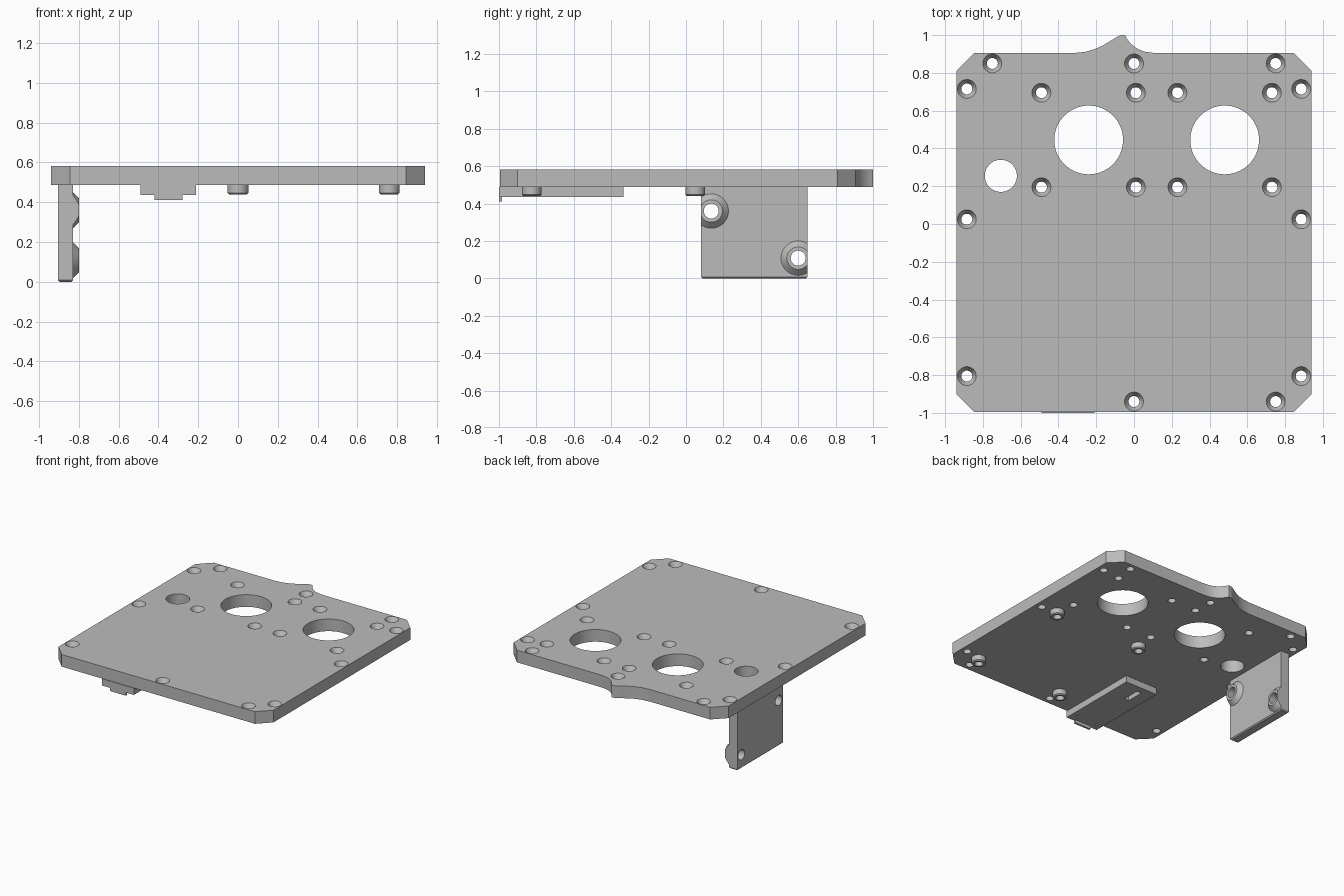
import bpy, bmesh, math
from mathutils import Matrix, Vector

if "Cube" in bpy.data.objects:
    bpy.data.objects.remove(bpy.data.objects["Cube"], do_unlink=True)

TOP, UNDER, TRAY_Z = 0.583, 0.487, 0.435

grey = bpy.data.materials.new("light grey")
grey.use_nodes = True
colour = (0.5, 0.5, 0.5, 1)
grey.diffuse_color = colour
grey.node_tree.nodes["Principled BSDF"].inputs["Base Color"].default_value = colour


def lathe(bm, profile, origin, turn=Matrix(), sides=40):
    """Closed turned solid from (radius, height) pairs, bottom to top."""
    rings = []
    for r, h in profile:
        ring = []
        for i in range(sides):
            a = math.tau * i / sides
            p = turn @ Vector((r * math.cos(a), r * math.sin(a), h))
            ring.append(bm.verts.new(Vector(origin) + p))
        rings.append(ring)
    for low, high in zip(rings, rings[1:]):
        for i in range(sides):
            j = (i + 1) % sides
            bm.faces.new((low[i], low[j], high[j], high[i]))
    bm.faces.new(rings[0][::-1])
    bm.faces.new(rings[-1])


def prism(bm, outline, z0, z1):
    """Extrude an outline of (x, y) points between two heights."""
    face = bm.faces.new([bm.verts.new((x, y, z0)) for x, y in outline])
    out = bmesh.ops.extrude_face_region(bm, geom=[face])
    verts = [g for g in out["geom"] if isinstance(g, bmesh.types.BMVert)]
    bmesh.ops.translate(bm, verts=verts, vec=(0, 0, z1 - z0))


def box(bm, x0, x1, y0, y1, z0, z1):
    prism(bm, [(x0, y0), (x1, y0), (x1, y1), (x0, y1)], z0, z1)


def finish(bm, name):
    bmesh.ops.recalc_face_normals(bm, faces=bm.faces)
    mesh = bpy.data.meshes.new(name)
    bm.to_mesh(mesh)
    bm.free()
    mesh.materials.append(grey)
    obj = bpy.data.objects.new(name, mesh)
    bpy.context.collection.objects.link(obj)
    return obj


def activate(obj):
    bpy.ops.object.select_all(action="DESELECT")
    obj.select_set(True)
    bpy.context.view_layer.objects.active = obj


def cut(obj, bm):
    """Subtract the solids in bm, then drop the cutter."""
    cutter = finish(bm, "cutter")
    cutter.hide_render = True
    mod = obj.modifiers.new("holes", "BOOLEAN")
    mod.operation, mod.solver, mod.object = "DIFFERENCE", "EXACT", cutter
    activate(obj)
    bpy.ops.object.modifier_apply(modifier=mod.name)
    bpy.data.objects.remove(cutter, do_unlink=True)


def smooth(obj):
    activate(obj)
    bpy.ops.object.shade_smooth_by_angle(angle=math.radians(25))


# Base plate with clipped corners and a small peak on the back edge
peak = [(0.11, 0.905), (0.058, 0.912), (0.03, 0.922), (0.005, 0.936), (-0.02, 0.958),
        (-0.037, 0.98), (-0.048, 1.0), (-0.065, 1.0), (-0.08, 0.996), (-0.127, 0.968),
        (-0.165, 0.945), (-0.207, 0.926), (-0.26, 0.911), (-0.32, 0.905)]
bm = bmesh.new()
prism(bm, [(-0.94, -0.9), (-0.845, -0.995), (0.845, -0.995), (0.94, -0.9),
           (0.94, 0.81), (0.845, 0.905)] + peak + [(-0.845, 0.905), (-0.94, 0.81)],
      UNDER, TOP)
plate = finish(bm, "base_plate")

# Countersunk screw holes, and the large round openings
screws = [(x, 0.85) for x in (-0.75, 0, 0.75)] + [(0, -0.94), (0.75, -0.94)]
screws += [(s * 0.885, y) for s in (-1, 1) for y in (0.715, 0.025, -0.805)]
screws += [(x, y) for x in (-0.49, 0.01, 0.23, 0.73) for y in (0.695, 0.195)]
bm = bmesh.new()
for x, y in screws:
    lathe(bm, [(0.029, 0.4), (0.029, TOP - 0.035), (0.05, TOP), (0.05, 0.65)], (x, y, 0), sides=32)
for x, y, r in ((-0.24, 0.445, 0.182), (0.48, 0.445, 0.182), (-0.705, 0.255, 0.085)):
    lathe(bm, [(r, 0.4), (r, 0.65)], (x, y, 0), sides=64)
cut(plate, bm)
smooth(plate)

# Four hollow standoffs below the plate
for x in (0, 0.76):
    for y in (-0.825, 0.05):
        side = ("left" if x else "middle") + ("_front" if y < 0 else "_back")
        bm = bmesh.new()
        lathe(bm, [(0.045, 0.44), (0.052, 0.447), (0.052, UNDER + 0.002)], (x, y, 0))
        post = finish(bm, "standoff_" + side)
        bm = bmesh.new()
        lathe(bm, [(0.03, 0.4), (0.03, UNDER - 0.001)], (x, y, 0))
        cut(post, bm)
        smooth(post)

# Tray under the front edge, with a slot and two pin holes
bm = bmesh.new()
box(bm, -0.49, -0.21, -1.0, -0.335, TRAY_Z, UNDER + 0.001)
tray = finish(bm, "tray")
bm = bmesh.new()
box(bm, -0.395, -0.355, -0.53, -0.39, 0.4, TRAY_Z + 0.035)
for x in (-0.26, -0.44):
    lathe(bm, [(0.01, 0.4), (0.01, TRAY_Z + 0.03)], (x, -0.94, 0), sides=16)
cut(tray, bm)

# Lip on the front end of the tray
bm = bmesh.new()
box(bm, -0.42, -0.28, -1.0, -0.985, 0.41, TRAY_Z + 0.001)
finish(bm, "tray_lip")

# Side bracket hanging from the plate
Y0, Y1 = 0.08, 0.65
mounts = [(0.135, 0.36), (0.6, 0.108)]
to_x = Matrix.Rotation(math.pi / 2, 4, "Y")


def drill():
    bm = bmesh.new()
    for y, z in mounts:
        lathe(bm, [(0.04, -1.0), (0.04, -0.7)], (0, y, z), to_x)
    return bm


bm = bmesh.new()
box(bm, -0.905, -0.83, Y0, Y1, 0, UNDER + 0.001)
low = [e for e in bm.edges if all(v.co.z < 0.01 for v in e.verts)]
bmesh.ops.bevel(bm, geom=low, offset=0.008, segments=1, affect="EDGES")
bracket = finish(bm, "side_bracket")
cut(bracket, drill())
smooth(bracket)

# Tapered bosses around the bracket holes, trimmed flush with its ends
for name, (y, z) in zip(("upper_boss", "lower_boss"), mounts):
    bm = bmesh.new()
    lathe(bm, [(0.094, -0.832), (0.092, -0.83), (0.06, -0.798)], (0, y, z), to_x, 48)
    for end, direction in ((Y0, -1), (Y1, 1)):
        res = bmesh.ops.bisect_plane(bm, geom=bm.verts[:] + bm.edges[:] + bm.faces[:],
                                     plane_co=(0, end, 0), plane_no=(0, direction, 0),
                                     clear_outer=True)
        rim = [g for g in res["geom_cut"] if isinstance(g, bmesh.types.BMEdge)]
        if rim:
            bmesh.ops.holes_fill(bm, edges=rim)
    boss = finish(bm, name)
    cut(boss, drill())
    smooth(boss)
